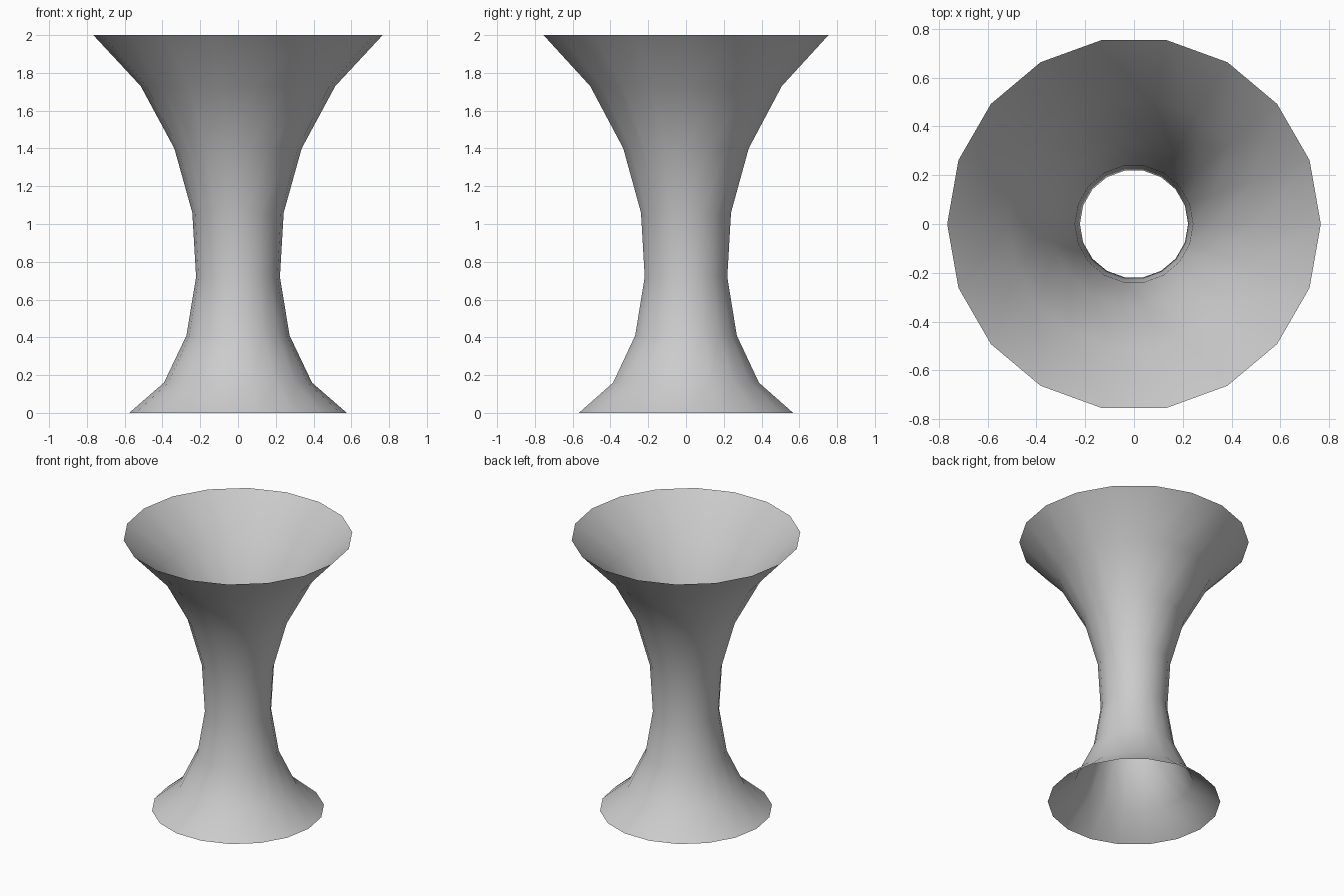
import bpy, bmesh
from math import cos, sin, tau

if "Cube" in bpy.data.objects:
    bpy.data.objects.remove(bpy.data.objects["Cube"])

SIDES = 18
# Flared profile: (radius, height), from base rim to top rim
PROFILE = [(0.576, 0.0), (0.392, 0.16), (0.273, 0.41), (0.222, 0.72),
           (0.242, 1.06), (0.337, 1.40), (0.515, 1.73), (0.766, 2.0)]

# Open, single-walled flared tube
bm = bmesh.new()
rings = [[bm.verts.new((r * cos(tau * i / SIDES), r * sin(tau * i / SIDES), z))
          for i in range(SIDES)] for r, z in PROFILE]
for low, high in zip(rings, rings[1:]):
    for i in range(SIDES):
        j = (i + 1) % SIDES
        face = bm.faces.new((low[i], low[j], high[j], high[i]))
        face.smooth = True

mesh = bpy.data.meshes.new("flared_stand")
bm.to_mesh(mesh)
bm.free()
stand = bpy.data.objects.new("flared_stand", mesh)
bpy.context.collection.objects.link(stand)
